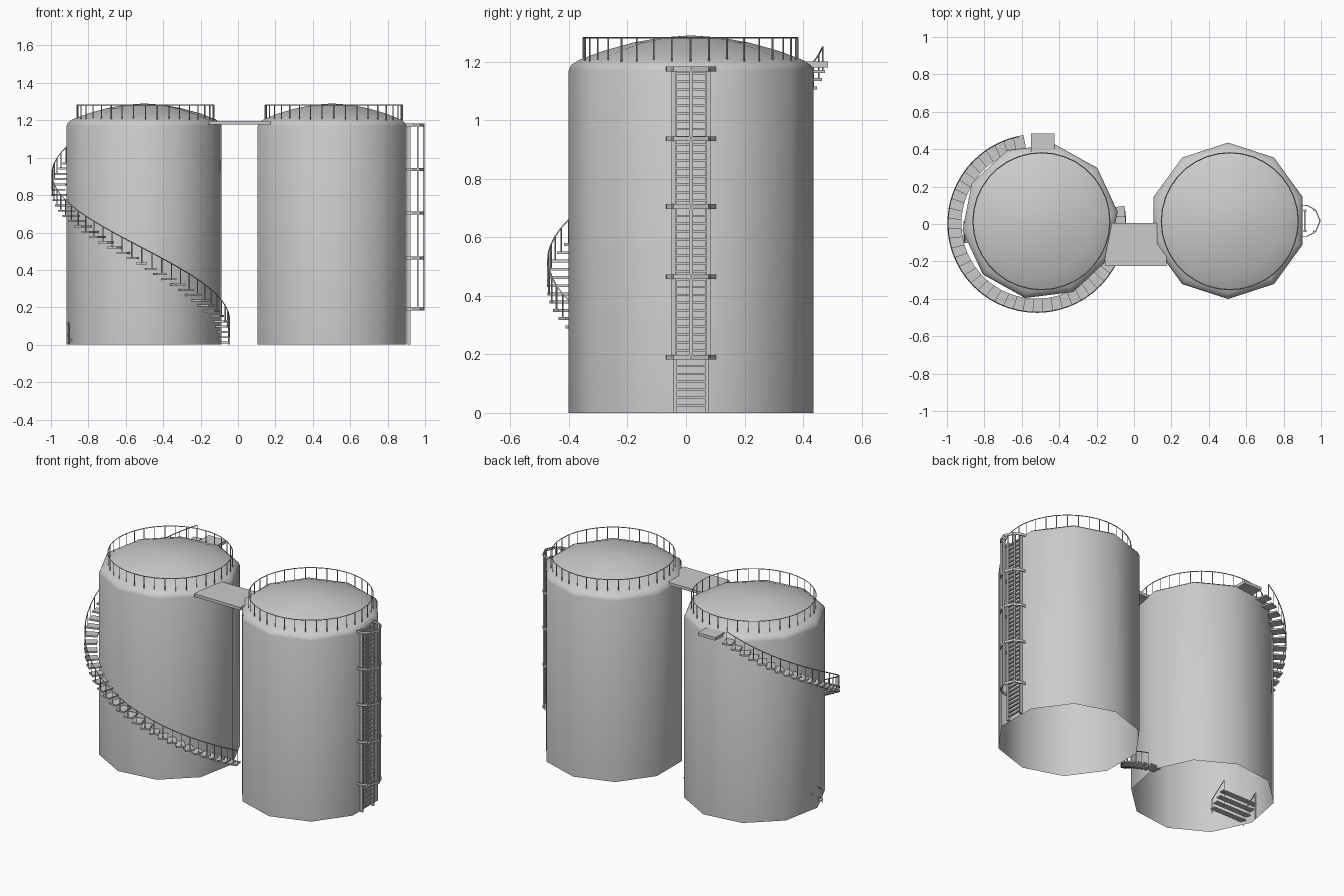
import bpy, bmesh, math
from mathutils import Vector, Matrix

if "Cube" in bpy.data.objects:
    bpy.data.objects.remove(bpy.data.objects["Cube"])


def finish(bm, name, smooth=None):
    bmesh.ops.recalc_face_normals(bm, faces=bm.faces[:])
    me = bpy.data.meshes.new(name)
    bm.to_mesh(me)
    bm.free()
    ob = bpy.data.objects.new(name, me)
    bpy.context.collection.objects.link(ob)
    if smooth:
        bpy.ops.object.select_all(action='DESELECT')
        ob.select_set(True)
        bpy.context.view_layer.objects.active = ob
        bpy.ops.object.shade_smooth_by_angle(angle=math.radians(smooth))
    return ob


def box(bm, lo, hi, mat=Matrix.Identity(4)):
    lo, hi = Vector(lo), Vector(hi)
    m = mat @ Matrix.Translation((lo + hi) / 2) @ Matrix.Diagonal((*(hi - lo), 1))
    bmesh.ops.create_cube(bm, size=1, matrix=m)


def bar(bm, p, q, r, sides=4):
    p, q = Vector(p), Vector(q)
    d = q - p
    m = Matrix.Translation((p + q) / 2) @ d.to_track_quat('Z', 'Y').to_matrix().to_4x4()
    bmesh.ops.create_cone(bm, cap_ends=True, segments=sides, radius1=r, radius2=r,
                          depth=d.length, matrix=m)


def path(bm, pts, r):
    for a, b in zip(pts, pts[1:]):
        bar(bm, a, b, r)


# tank shell: ten-sided, open below, with rounded shoulder and shallow dome
def tank(name, cx, cy, turn):
    prof = [(.418, 0), (.418, 1.17), (.410, 1.188), (.385, 1.205), (.30, 1.237),
            (.20, 1.265), (.10, 1.283)]
    bm = bmesh.new()
    rings = []
    for r, z in prof:
        rings.append([bm.verts.new((cx + r * math.cos(a), cy + r * math.sin(a), z))
                      for a in (math.radians(turn + 36 * i) for i in range(10))])
    for a, b in zip(rings, rings[1:]):
        for i in range(10):
            j = (i + 1) % 10
            bm.faces.new((a[i], a[j], b[j], b[i]))
    top = bm.verts.new((cx, cy, 1.29))
    for i in range(10):
        bm.faces.new((rings[-1][i], rings[-1][(i + 1) % 10], top))
    finish(bm, name, 50)


# roof railing: ring of posts under a thin hoop
def railing(name, cx, cy, r=.366, n=36):
    bm = bmesh.new()
    ring = [(cx + r * math.cos(t), cy + r * math.sin(t), 1.282)
            for t in (2 * math.pi * i / n for i in range(n + 1))]
    path(bm, ring, .003)
    for x, y, z in ring[:-1]:
        bar(bm, (x, y, 1.20), (x, y, z), .003)
    finish(bm, name)


tank("left_tank", -.502, .015, 7)
tank("right_tank", .503, .017, 18)
railing("left_roof_railing", -.495, .015)
railing("right_roof_railing", .512, .015)

# catwalk between the tanks
bm = bmesh.new()
box(bm, (-.155, -.225, 1.177), (.175, .005, 1.196))
finish(bm, "catwalk")

# spiral stair treads, posts and handrail
SX, SY, N = -.52, .003, 42
treads, rail = bmesh.new(), bmesh.new()
tops = []
for i in range(N):
    a = math.radians(8 - 266 * i / (N - 1))
    z = .012 + 1.155 * i / (N - 1)
    m = Matrix.Translation((SX, SY, z)) @ Matrix.Rotation(a, 4, 'Z')
    box(treads, (.402, -.028, -.005), (.477, .028, .005), m)
    foot = m @ Vector((.475, 0, 0))
    tops.append(foot + Vector((0, 0, .085)))
    bar(rail, foot, tops[-1], .003)
path(rail, tops, .003)
bar(rail, (tops[0].x, tops[0].y, 0), tops[0], .003)
finish(treads, "spiral_stair_treads")
finish(rail, "spiral_stair_rail")

# landing at the top of the spiral stair
bm = bmesh.new()
box(bm, (-.55, .33, 1.18), (-.425, .485, 1.2))
finish(bm, "stair_landing")

# small entry steps at the left tank's outer wall
bm = bmesh.new()
for i in range(4):
    y = -.085 + .028 * i
    z = .025 + .025 * i
    box(bm, (-.912, y - .016, z - .004), (-.66, y + .016, z + .004))
for x in (-.905, -.67):
    path(bm, [(x, -.10, 0), (x, -.10, .09), (x, .01, .17), (x, .01, 0)], .003)
finish(bm, "entry_steps")

# ladder on the right tank
LY = .017
bm = bmesh.new()
for s in (-1, 1):
    box(bm, (.905, LY + s * .055 - .006, 0), (.922, LY + s * .055 + .006, 1.18))
for i in range(43):
    z = .025 + .027 * i
    box(bm, (.908, LY - .055, z - .004), (.917, LY + .055, z + .004))
finish(bm, "ladder")

# ladder safety cage: half-round hoops joined by vertical straps
bm = bmesh.new()
hoop = [(.890, -.082), (.925, -.080), (.968, -.057), (.992, 0),
        (.968, .057), (.925, .080), (.890, .082)]
for z in (.19, .465, .705, .937, 1.175):
    lo = [[bm.verts.new((x + o, LY + y * (1 + o * 6), z + h)) for x, y in hoop]
          for o, h in ((0, -.008), (.006, -.008), (.006, .008), (0, .008))]
    for k in range(4):
        for i in range(len(hoop) - 1):
            p, q = lo[k], lo[(k + 1) % 4]
            bm.faces.new((p[i], p[i + 1], q[i + 1], q[i]))
for x, y in ((.960, -.060), (.992, 0), (.960, .060)):
    box(bm, (x - .004, LY + y - .007, .19), (x + .004, LY + y + .007, 1.175))
finish(bm, "ladder_cage")
